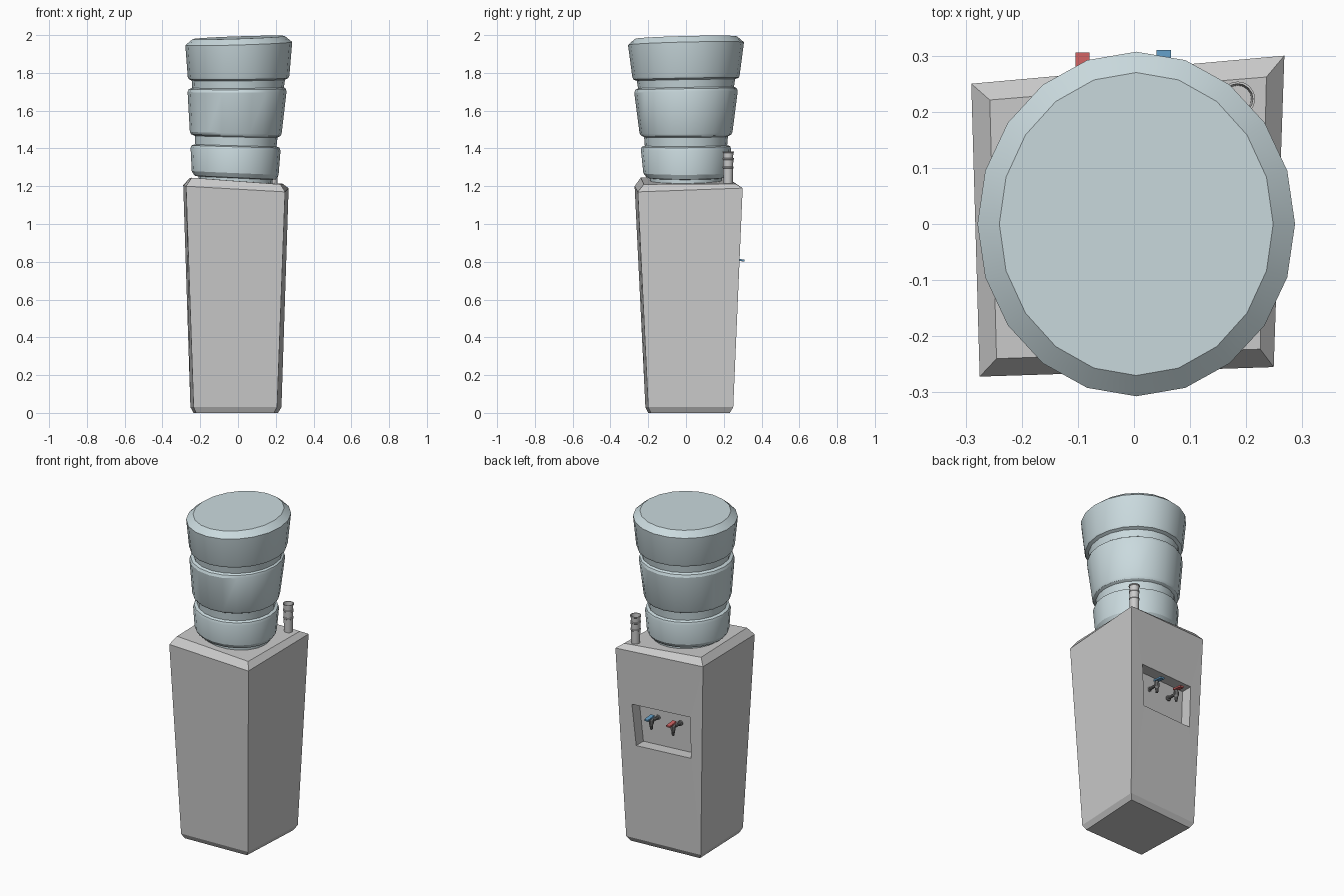
import bpy, bmesh, math
from mathutils import Vector, Matrix

if "Cube" in bpy.data.objects:
    bpy.data.objects.remove(bpy.data.objects["Cube"])


def material(name, rgb):
    m = bpy.data.materials.new(name)
    m.diffuse_color = (*rgb, 1)
    m.use_nodes = True
    m.node_tree.nodes["Principled BSDF"].inputs["Base Color"].default_value = m.diffuse_color
    return m


def finish(bm, name, mat=None, smooth=False):
    bmesh.ops.remove_doubles(bm, verts=bm.verts, dist=1e-5)
    bmesh.ops.recalc_face_normals(bm, faces=bm.faces)
    me = bpy.data.meshes.new(name)
    bm.to_mesh(me)
    bm.free()
    ob = bpy.data.objects.new(name, me)
    bpy.context.collection.objects.link(ob)
    if mat:
        me.materials.append(mat)
    if smooth:
        bpy.ops.object.select_all(action='DESELECT')
        ob.select_set(True)
        bpy.context.view_layer.objects.active = ob
        bpy.ops.object.shade_smooth_by_angle(angle=math.radians(25))
    return ob


def skin(bm, rings, caps=True):
    """Join rings of points with quads; returns the vertex rings."""
    vs = [[bm.verts.new(p) for p in r] for r in rings]
    n = len(vs[0])
    for a, b in zip(vs, vs[1:]):
        for i in range(n):
            j = (i + 1) % n
            bm.faces.new((a[i], a[j], b[j], b[i]))
    if caps:
        bm.faces.new(vs[0])
        bm.faces.new(vs[-1])
    return vs


bottle_mat = material("bottle_blue", (0.59, 0.70, 0.73))
tap_mat = material("tap_dark", (0.2, 0.2, 0.2))
hot_mat = material("hot_red", (0.6, 0.12, 0.12))
cold_mat = material("cold_blue", (0.12, 0.33, 0.55))

# Cabinet: crooked tapered box, corners in order FL, FR, BR, BL
base = [(-.222, -.200, 0), (.190, -.185, 0), (.212, .232, 0), (-.235, .200, 0)]
low = [(-.235, -.215, .03), (.207, -.200, .03), (.230, .250, .03), (-.252, .217, .03)]
high = [(-.275, -.272, 1.20), (.249, -.255, 1.17), (.268, .300, 1.19), (-.290, .250, 1.205)]
top = [(-.245, -.240, 1.245), (.225, -.223, 1.21), (.236, .262, 1.213), (-.257, .221, 1.243)]
bm = bmesh.new()
rings = skin(bm, [base, low, high, top])
back = [rings[1][2], rings[1][3], rings[2][3], rings[2][2]]
bm.faces.remove(next(f for f in bm.faces if set(f.verts) == set(back)))


# Dispensing niche set into the back face
def on_back(u, v):
    b = [Vector(p) for p in (low[2], low[3], high[2], high[3])]
    return b[0].lerp(b[1], u).lerp(b[2].lerp(b[3], u), v)


hole = [on_back(.19, .50), on_back(.865, .50), on_back(.858, .717), on_back(.16, .717)]
niche = skin(bm, [hole, [p + Vector((0, -.07, 0)) for p in hole]], caps=False)
bm.faces.new(niche[1])
for i in range(4):
    j = (i + 1) % 4
    bm.faces.new((back[i], back[j], niche[0][j], niche[0][i]))
finish(bm, "cabinet")

# Bottle: z, centre x, radius x, radius y
profile = [
    (1.20, -.013, .195, .188), (1.243, -.013, .197, .19), (1.246, -.015, .215, .208),
    (1.27, -.015, .230, .226), (1.395, -.013, .238, .239), (1.41, -.013, .233, .234),
    (1.416, -.012, .216, .218), (1.462, -.010, .219, .222), (1.470, -.012, .236, .238),
    (1.483, -.012, .243, .246), (1.70, -.005, .262, .274), (1.715, -.004, .257, .268),
    (1.722, 0, .243, .254), (1.762, .002, .247, .260), (1.77, .003, .264, .279),
    (1.782, .003, .269, .284), (1.955, .004, .283, .307), (1.987, .004, .244, .27)]
bm = bmesh.new()
rings = []
for z, cx, rx, ry in profile:
    t = (z - 1.2) / .8
    sx, sy = -.05 + .085 * t, .025 * t      # lean of each ring
    ring = []
    for i in range(20):
        a = math.tau * i / 20
        x, y = rx * math.cos(a), ry * math.sin(a)
        ring.append((cx + x, y, z + sx * x + sy * y))
    rings.append(ring)
skin(bm, rings)
finish(bm, "water_bottle", bottle_mat, True)


def lathe(bm, centre, prof, n=16, rot=Matrix.Identity(3)):
    skin(bm, [[Vector(centre) + rot @ Vector((r * math.cos(math.tau * i / n),
                                              r * math.sin(math.tau * i / n), z))
               for i in range(n)] for r, z in prof])


# Stack of paper cups on the back right corner
bm = bmesh.new()
lathe(bm, (.185, .223, 1.205),
      [(.024, 0), (.027, .09), (.029, .092), (.029, .098), (.026, .10), (.028, .135),
       (.030, .137), (.030, .143), (.026, .145), (.028, .172), (.031, .174), (.031, .180),
       (.027, .180), (.024, .12)])
finish(bm, "cup_stack", None, True)

# Taps with coloured levers
to_y = Matrix.Rotation(-math.pi / 2, 3, 'X')
for name, x, y, mat in (("hot", -.092, .255, hot_mat), ("cold", .053, .260, cold_mat)):
    wall = y - .075
    bm = bmesh.new()
    lathe(bm, (x, wall, .783), [(.016, 0), (.016, .012), (.009, .014), (.009, .075)], 10, to_y)
    lathe(bm, (x, y, .735), [(.008, 0), (.009, .025), (.014, .035), (.014, .06), (.009, .07)], 10)
    finish(bm, name + "_tap", tap_mat, True)
    bm = bmesh.new()
    m = (Matrix.Translation((x, y + .018, .810)) @ Matrix.Rotation(math.radians(-6), 4, 'X')
         @ Matrix.Diagonal((.025, .064, .010, 1)))
    bmesh.ops.create_cube(bm, size=1, matrix=m)
    finish(bm, name + "_lever", mat)
